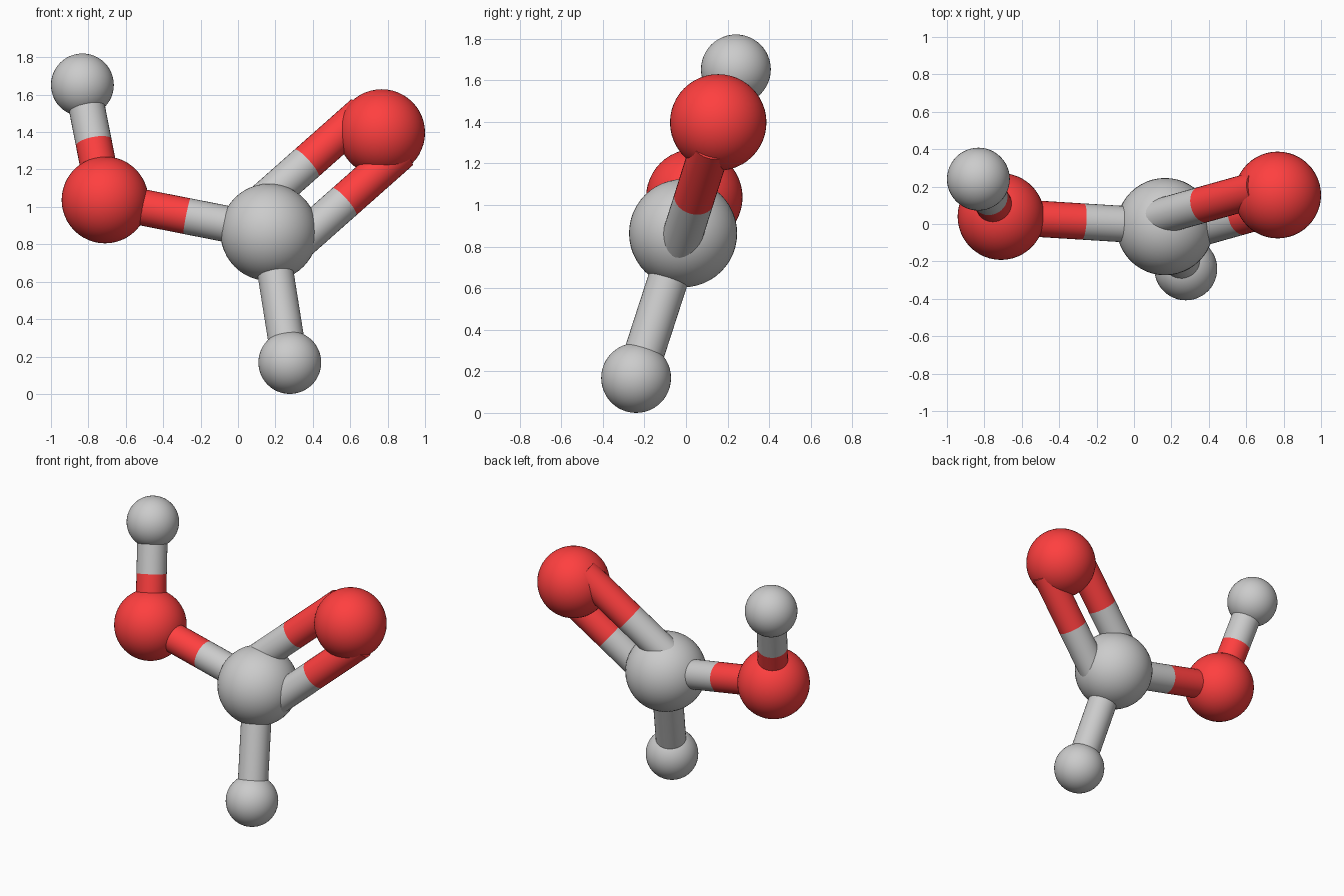
import bpy
from mathutils import Vector

if "Cube" in bpy.data.objects:
    bpy.data.objects.remove(bpy.data.objects["Cube"])

red = bpy.data.materials.new("red")
red.diffuse_color = (1.0, 0.05, 0.05, 1)
red.use_nodes = True
red.node_tree.nodes["Principled BSDF"].inputs["Base Color"].default_value = red.diffuse_color

# Atoms: position, radius, coloured or not
ATOMS = {
    "carbon": (Vector((0.166, -0.014, 0.864)), 0.26, None),
    "hydroxyl_oxygen": (Vector((-0.711, 0.04, 1.037)), 0.232, red),
    "carbonyl_oxygen": (Vector((0.768, 0.155, 1.397)), 0.232, red),
    "hydroxyl_hydrogen": (Vector((-0.832, 0.24, 1.652)), 0.168, None),
    "carbon_hydrogen": (Vector((0.277, -0.24, 0.168)), 0.168, None),
}
BOND_R = 0.097


def finish(name, mat):
    ob = bpy.context.object
    ob.name = name
    bpy.ops.object.shade_smooth_by_angle()
    if mat:
        ob.data.materials.append(mat)


def rod(name, a, b, mat):
    d = b - a
    bpy.ops.mesh.primitive_cylinder_add(
        vertices=32, radius=BOND_R, depth=d.length, location=(a + b) / 2,
        rotation=d.to_track_quat('Z', 'Y').to_euler())
    finish(name, mat)


def bond(first, second, offset=Vector((0, 0, 0)), suffix=""):
    """Two half rods, each in the colour of its own atom."""
    a, _, mat_a = ATOMS[first]
    b, _, mat_b = ATOMS[second]
    a, b = a + offset, b + offset
    mid = (a + b) / 2
    name = f"bond_{first}_to_{second}{suffix}"
    rod(name + "_start", a, mid, mat_a)
    rod(name + "_end", mid, b, mat_b)


# Atom spheres
for name, (pos, r, mat) in ATOMS.items():
    bpy.ops.mesh.primitive_uv_sphere_add(segments=48, ring_count=24, radius=r, location=pos)
    finish(name, mat)

# Single bonds
bond("carbon", "hydroxyl_oxygen")
bond("hydroxyl_oxygen", "hydroxyl_hydrogen")
bond("carbon", "carbon_hydrogen")

# Double bond, spread sideways within the plane of the molecule
c = ATOMS["carbon"][0]
along = ATOMS["carbonyl_oxygen"][0] - c
normal = along.cross(ATOMS["hydroxyl_oxygen"][0] - c)
side = normal.cross(along).normalized() * 0.148
bond("carbon", "carbonyl_oxygen", side, "_upper")
bond("carbon", "carbonyl_oxygen", -side, "_lower")
